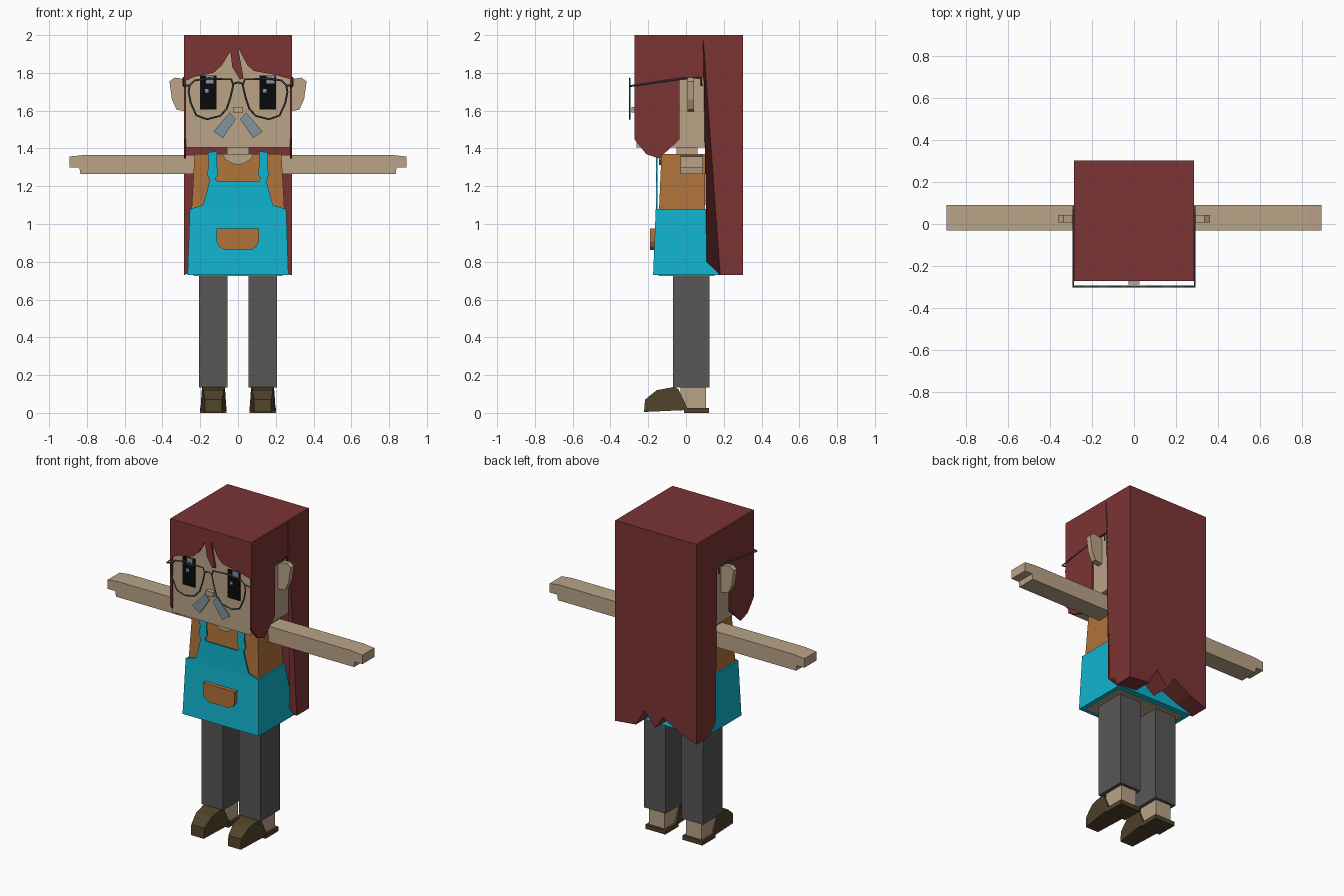
import bpy, bmesh

cube = bpy.data.objects.get("Cube")
if cube:
    bpy.data.objects.remove(cube, do_unlink=True)


def material(name, *rgb):
    lin = [((c / 255 + 0.055) / 1.055) ** 2.4 if c > 10 else c / 255 / 12.92 for c in rgb]
    m = bpy.data.materials.new(name)
    m.use_nodes = True
    m.diffuse_color = (*lin, 1)
    m.node_tree.nodes["Principled BSDF"].inputs["Base Color"].default_value = (*lin, 1)
    return m


SKIN = material("skin", 186, 163, 135)
HAIR = material("dark red hair", 124, 52, 52)
SHIRT = material("orange cloth", 176, 114, 58)
APRON = material("bright blue cloth", 16, 181, 208)
TROUSER = material("grey trousers", 88, 87, 86)
SHOE = material("brown leather", 80, 66, 43)
BLACK = material("eye black", 10, 10, 12)
BLUEGREY = material("blue grey", 130, 147, 160)
FRAME = material("frame grey", 78, 84, 84)


def finish(name, bm, mat):
    bmesh.ops.recalc_face_normals(bm, faces=bm.faces)
    mesh = bpy.data.meshes.new(name)
    bm.to_mesh(mesh)
    bm.free()
    mesh.materials.append(mat)
    obj = bpy.data.objects.new(name, mesh)
    bpy.context.collection.objects.link(obj)
    return obj


def prism(name, pts, axis, lo, hi, mat):
    """Extrude an outline along an axis; lo and hi may depend on the outline point."""
    bm = bmesh.new()
    rings = []
    for depth in (lo, hi):
        ring = []
        for p in pts:
            co = list(p)
            co.insert("xyz".index(axis), depth(*p) if callable(depth) else depth)
            ring.append(bm.verts.new(co))
        rings.append(ring)
        bm.faces.new(ring)
    a, b = rings
    for i in range(len(pts)):
        j = (i + 1) % len(pts)
        bm.faces.new((a[i], a[j], b[j], b[i]))
    return finish(name, bm, mat)


def block(name, x, y, z, mat, top_x=None, top_y=None):
    """Box from ranges, with an optional different top rectangle."""
    bm = bmesh.new()
    bmesh.ops.create_cube(bm, size=1)
    for v in bm.verts:
        up = v.co.z > 0
        rx = top_x if up and top_x else x
        ry = top_y if up and top_y else y
        v.co = (rx[v.co.x > 0], ry[v.co.y > 0], z[up])
    return finish(name, bm, mat)


def wire(name, pts, closed=False):
    curve = bpy.data.curves.new(name, "CURVE")
    curve.dimensions = "3D"
    curve.bevel_depth = 0.005
    curve.bevel_resolution = 0
    sp = curve.splines.new("POLY")
    sp.points.add(len(pts) - 1)
    for p, co in zip(sp.points, pts):
        p.co = (*co, 1)
    sp.use_cyclic_u = closed
    curve.materials.append(FRAME)
    bpy.context.collection.objects.link(bpy.data.objects.new(name, curve))


def flip(pts, s):
    return [(x * s, z) for x, z in pts]


# Head, neck and nose
block("head", (-.275, .275), (-.262, .2), (1.405, 1.99), SKIN)
block("neck", (-.058, .058), (-.05, .06), (1.3, 1.41), SKIN)
block("nose", (-.026, .026), (-.288, -.25), (1.59, 1.62), SKIN)

# Hair: cap, fringe and long back with a ragged hem
block("hair_cap", (-.285, .285), (-.272, .302), (1.97, 2), HAIR)
prism("fringe", [(-.285, 2), (-.285, 1.755), (-.23, 1.78), (-.13, 1.80), (-.085, 1.84),
                 (-.04, 1.915), (-.03, 1.83), (.01, 1.765), (.03, 1.77), (0, 1.935),
                 (.05, 1.84), (.085, 1.81), (.195, 1.79), (.285, 1.765), (.285, 2)],
      "y", -.272, -.26, HAIR)
prism("back_hair", [(-.285, 2), (-.285, .8), (-.285, .73), (-.165, .775), (-.05, .84),
                    (.005, .76), (.08, .85), (.14, .745), (.285, .73), (.285, .8), (.285, 2)],
      "y", lambda x, z: .09 + (1.78 - min(z, 1.78)) * .02 + max(.8 - z, 0), .302, HAIR)

# Torso, chest and dress
block("shirt", (-.25, .25), (-.146, .1), (1.0, 1.37), SHIRT, (-.23, .23), (-.13, .1))
prism("chest", [(-.085, 1.371), (-.065, 1.34), (-.03, 1.32), (0, 1.313), (.03, 1.32),
                (.065, 1.34), (.085, 1.371)], "y", -.143, -.125, SKIN)
block("dress", (-.267, .267), (-.174, .19), (.73, 1.08), APRON, (-.255, .255), (-.16, .105))
block("body_underside", (-.235, .235), (-.145, .15), (.724, .735), SKIN)

# Bib with two straps
half = [(.255, 1.08), (.185, 1.10), (.165, 1.17), (.15, 1.23), (.165, 1.265), (.155, 1.3),
        (.16, 1.38), (.11, 1.385), (.11, 1.3), (.105, 1.265), (.12, 1.24), (.11, 1.225)]
prism("bib", half + flip(half[::-1], -1), "y", -.16, -.152, APRON)
prism("pocket", [(-.113, .975), (.11, .975), (.11, .905), (.098, .88), (.07, .862),
                 (-.07, .862), (-.1, .88), (-.113, .905)], "y", -.19, -.16, SHIRT)

for s, side in ((1, "left"), (-1, "right")):
    span = lambda a, b: tuple(sorted((a * s, b * s)))

    # Side hair with an opening around the ear
    prism(side + "_side_hair", [(-.272, 2), (-.272, 1.447), (-.21, 1.37), (-.143, 1.347),
                                (-.035, 1.447), (-.035, 1.775), (.092, 1.775), (.092, 2)],
          "x", .274 * s, .285 * s, HAIR)
    prism(side + "_ear", flip([(.27, 1.755), (.3, 1.77), (.335, 1.775), (.363, 1.755),
                               (.35, 1.66), (.325, 1.605), (.27, 1.595)], s),
          "y", .008, .042, SKIN)

    # Face details
    block(side + "_eye", span(.115, .2), (-.268, -.26), (1.605, 1.785), BLACK)
    mid = .16 + .015 * s
    for label, dx, z, r in (("large", .015, 1.765, .02), ("small", -.015, 1.705, .009)):
        cx = .157 * s + (dx if s > 0 else abs(dx) - .015 + dx * .5)
        block(f"{side}_{label}_eye_glint", (cx - r, cx + r), (-.271, -.266),
              (z - r, z + r), BLUEGREY)
    prism(side + "_moustache", flip([(.043, 1.59), (.012, 1.555), (.08, 1.455), (.13, 1.49)], s),
          "y", -.272, -.255, BLUEGREY)

    # Spectacles
    rim = [(.255, 1.735), (.23, 1.76), (.155, 1.77), (.035, 1.765), (.025, 1.735), (.04, 1.67),
           (.06, 1.61), (.095, 1.572), (.165, 1.555), (.22, 1.575), (.25, 1.64), (.262, 1.7)]
    wire(side + "_rim", [(x * s, -.298, z) for x, z in rim], True)
    wire(side + "_temple", [(.255 * s, -.298, 1.735), (.289 * s, -.298, 1.73),
                            (.289 * s, -.02, 1.77), (.289 * s, .08, 1.775),
                            (.289 * s, .082, 1.73)])

    # Arm with stepped fingers
    prism(side + "_arm", flip([(.2, 1.365), (.82, 1.365), (.893, 1.357), (.893, 1.3),
                               (.84, 1.3), (.835, 1.266), (.2, 1.266)], s),
          "y", -.03, .09, SKIN)

    # Leg, ankle, shoe and heel sole
    block(side + "_leg", span(.055, .207), (-.07, .125), (.135, .75), TROUSER)
    block(side + "_ankle", span(.075, .185), (-.03, .107), (.02, .14), SKIN)
    width = lambda y, z: .068 - max(-.12 - y, 0) * .22 - max(z - .06, 0) * .1
    prism(side + "_shoe", [(-.222, .005), (-.217, .07), (-.155, .12), (-.065, .137),
                           (-.04, .125), (.005, .03), (.005, .015)], "x",
          lambda y, z: .13 * s - width(y, z), lambda y, z: .13 * s + width(y, z), SHOE)
    block(side + "_sole", span(.06, .2), (-.01, .122), (0, .027), SHOE)

wire("spectacle_bridge", [(-.027, -.298, 1.742), (0, -.298, 1.75), (.027, -.298, 1.742)])
